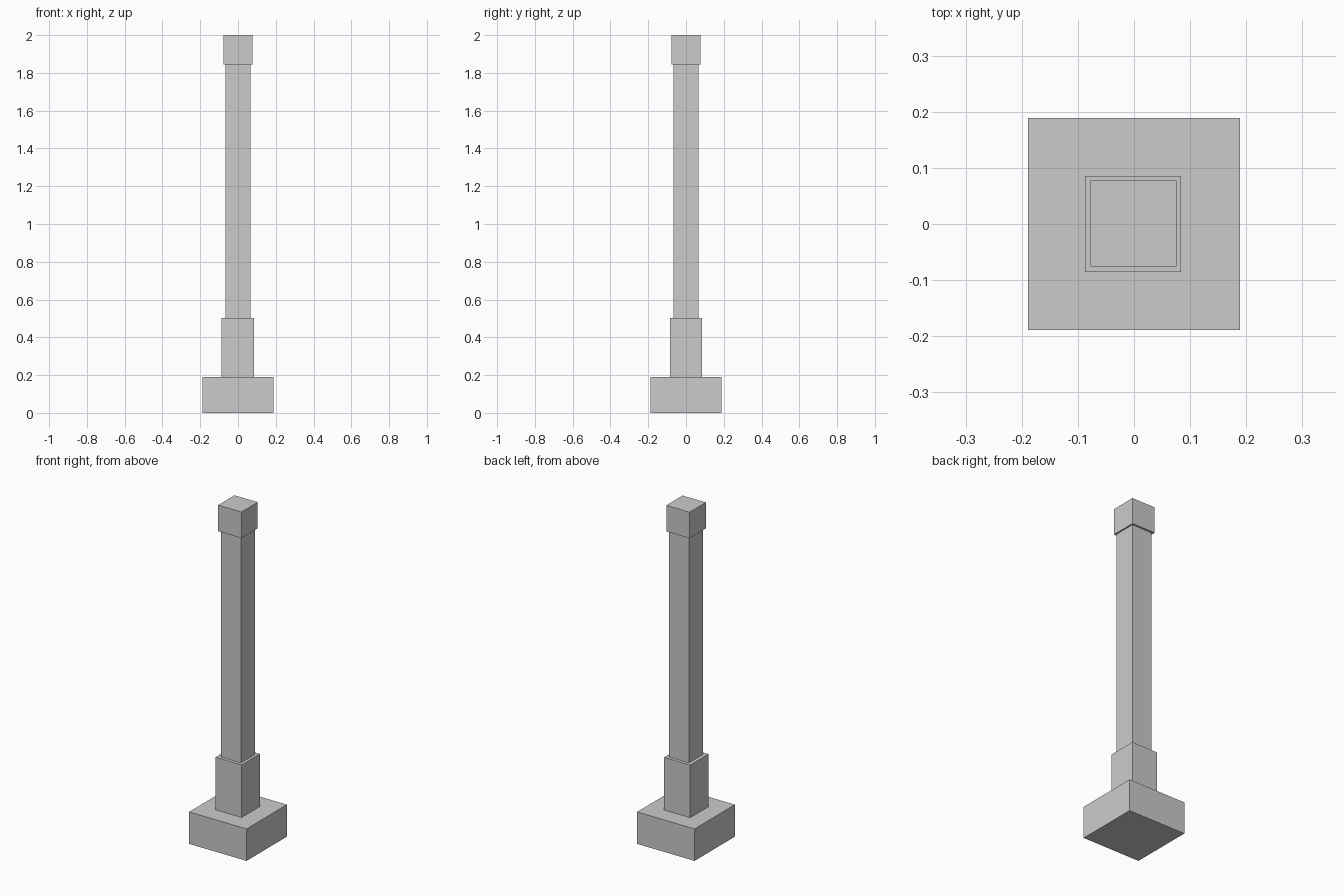
import bpy

if "Cube" in bpy.data.objects:
    bpy.data.objects.remove(bpy.data.objects["Cube"])


def block(name, width, z0, z1, x=0.0, y=0.0):
    """Square block spanning z0..z1."""
    bpy.ops.mesh.primitive_cube_add(size=1, location=(x, y, (z0 + z1) / 2))
    ob = bpy.context.object
    ob.name = name
    ob.scale = (width, width, z1 - z0)
    bpy.ops.object.transform_apply(location=False, rotation=False, scale=True)
    return ob


# Stacked parts of the post, bottom to top
block("base_plinth", 0.378, 0.0, 0.19)
block("lower_pedestal", 0.171, 0.19, 0.503, x=-0.002)
block("post_shaft", 0.133, 0.503, 1.845)
block("top_cap", 0.153, 1.845, 2.0, x=-0.001, y=0.001)
